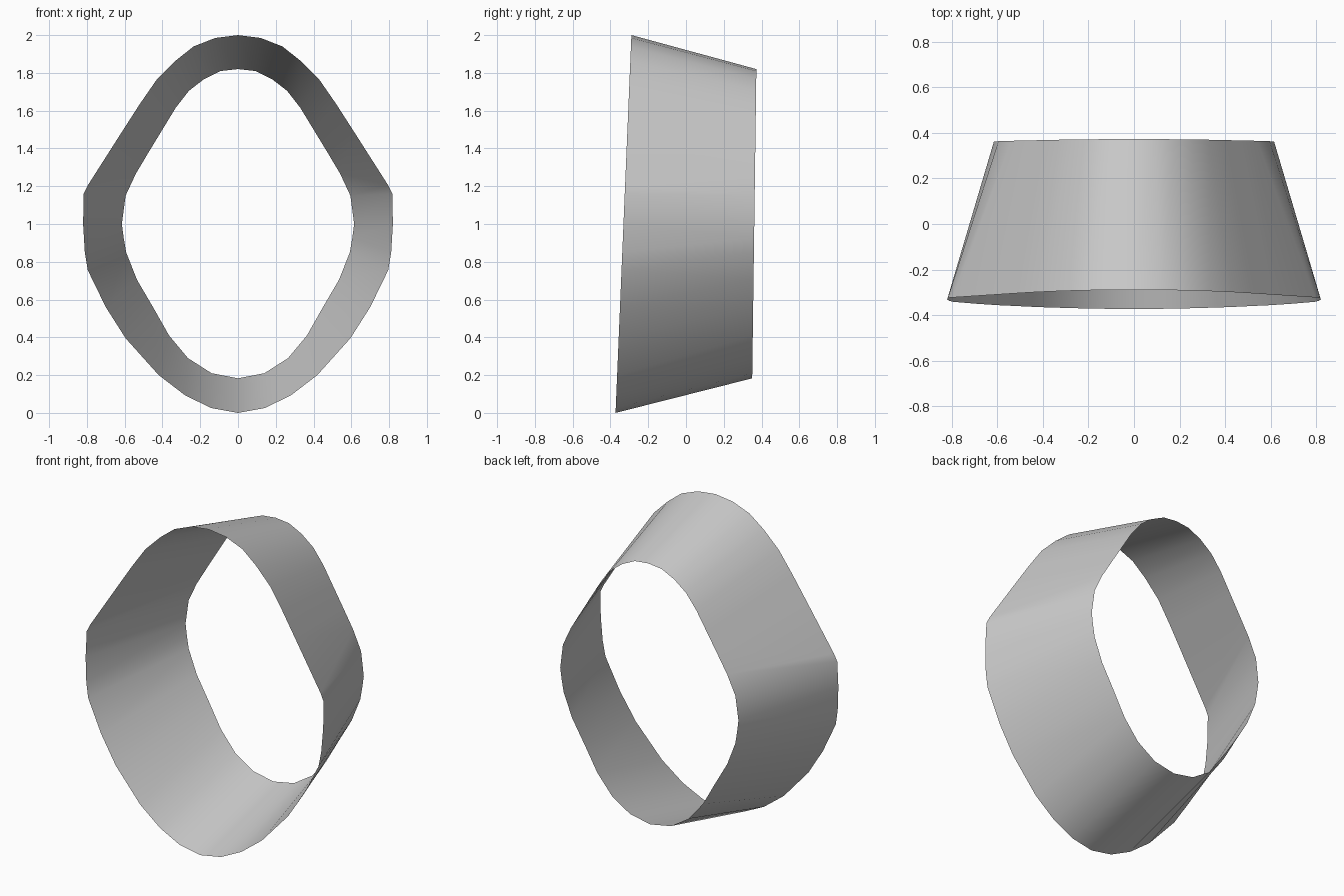
import bpy, bmesh

if "Cube" in bpy.data.objects:
    bpy.data.objects.remove(bpy.data.objects["Cube"])

# Right halves of the two rims (x, z), top to bottom
FRONT = [(0, 2.0), (.12, 1.985), (.235, 1.94), (.33, 1.865), (.43, 1.765), (.52, 1.635),
         (.61, 1.495), (.795, 1.205), (.817, 1.16), (.82, 1.0), (.811, .85), (.795, .755),
         (.70, .56), (.595, .395), (.42, .20), (.28, .093), (.143, .026), (0, 0)]
BACK = [(0, 1.82), (.092, 1.81), (.18, 1.767), (.26, 1.705), (.33, 1.615), (.40, 1.50),
        (.47, 1.385), (.54, 1.268), (.595, 1.15), (.615, 1.0), (.605, .925), (.592, .85),
        (.535, .705), (.45, .56), (.365, .41), (.265, .29), (.14, .21), (0, .183)]


def ring(bm, half, y0, slope):
    """Closed rim mirrored across x = 0, leaning slightly in y."""
    pts = half + [(-x, z) for x, z in half[-2:0:-1]]
    return [bm.verts.new((x, y0 + slope * z, z)) for x, z in pts]


# Open tapered band lofted between the rims
bm = bmesh.new()
front = ring(bm, FRONT, -.373, .042)
back = ring(bm, BACK, .348, .0135)
n = len(front)
for i in range(n):
    j = (i + 1) % n
    bm.faces.new((front[i], front[j], back[j], back[i])).smooth = True
bm.normal_update()
# Face normals outward
top = max(bm.faces, key=lambda f: f.calc_center_median().z)
if top.normal.z < 0:
    bmesh.ops.reverse_faces(bm, faces=bm.faces[:])
me = bpy.data.meshes.new("tapered_band")
bm.to_mesh(me)
bm.free()
bpy.context.collection.objects.link(bpy.data.objects.new("tapered_band", me))
